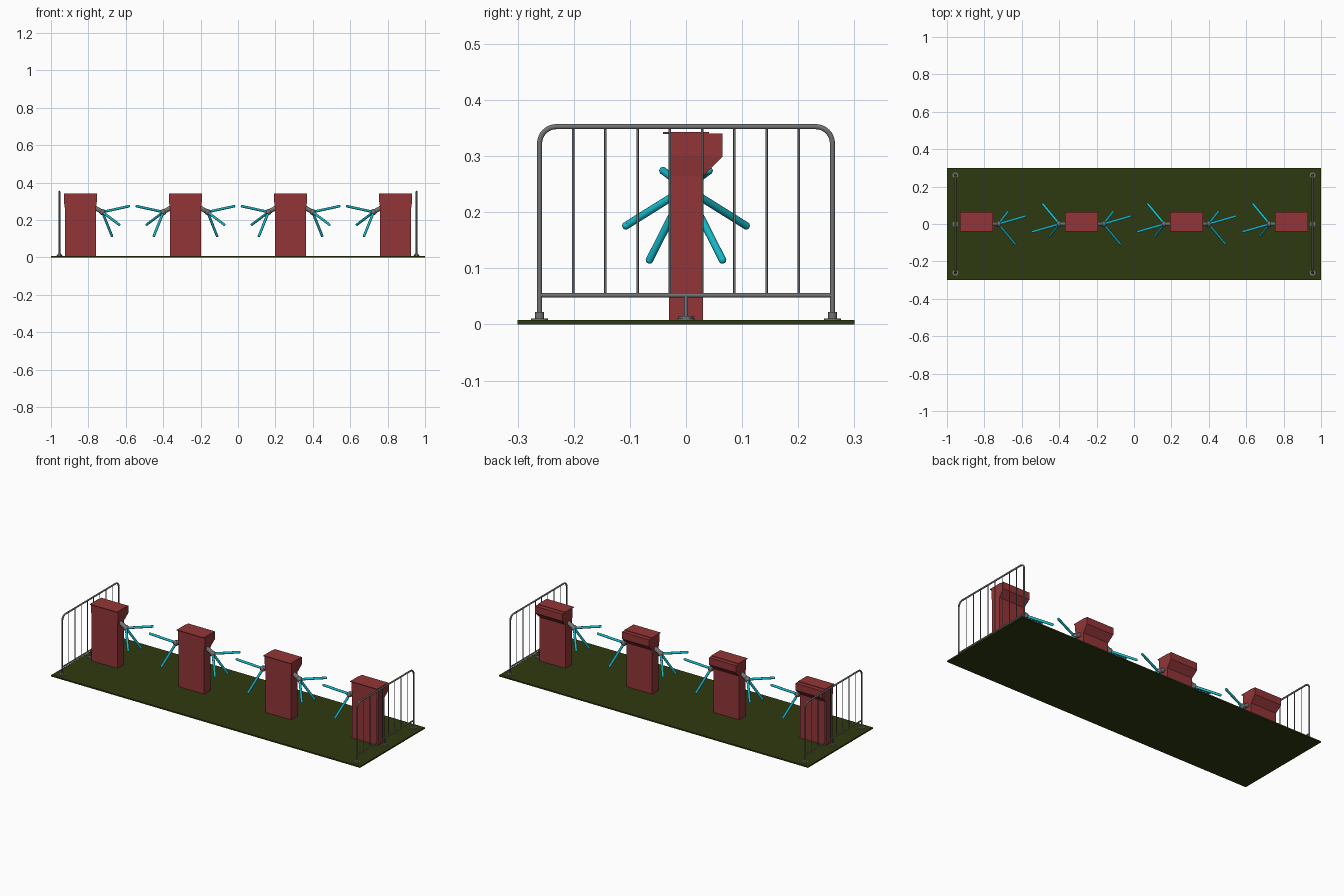
import bpy, bmesh, math
from mathutils import Vector

if "Cube" in bpy.data.objects:
    bpy.data.objects.remove(bpy.data.objects["Cube"])


def material(name, rgb):
    m = bpy.data.materials.new(name)
    m.diffuse_color = (*rgb, 1)
    m.use_nodes = True
    m.node_tree.nodes["Principled BSDF"].inputs["Base Color"].default_value = m.diffuse_color
    return m


RED = material("dark red", (0.29, 0.036, 0.038))
GREEN = material("dark olive", (0.028, 0.042, 0.005))
CYAN = material("cyan", (0.008, 0.48, 0.58))
GREY = material("grey metal", (0.17, 0.17, 0.17))


def finish(name, bm, mat, smooth=False):
    bmesh.ops.recalc_face_normals(bm, faces=bm.faces)
    me = bpy.data.meshes.new(name)
    bm.to_mesh(me)
    bm.free()
    me.materials.append(mat)
    ob = bpy.data.objects.new(name, me)
    bpy.context.collection.objects.link(ob)
    if smooth:
        bpy.ops.object.select_all(action='DESELECT')
        ob.select_set(True)
        bpy.context.view_layer.objects.active = ob
        bpy.ops.object.shade_smooth_by_angle(angle=math.radians(40))
    return ob


def loft(bm, sections):
    """Closed solid through rectangles (x0, x1, y0, y1, z)."""
    rings = [[bm.verts.new(p) for p in ((x0, y0, z), (x1, y0, z), (x1, y1, z), (x0, y1, z))]
             for x0, x1, y0, y1, z in sections]
    bm.faces.new(rings[0][::-1])
    bm.faces.new(rings[-1])
    for a, b in zip(rings, rings[1:]):
        for i in range(4):
            j = (i + 1) % 4
            bm.faces.new((a[i], a[j], b[j], b[i]))


def rod(bm, a, b, r, r2=None, sides=16):
    """Capped cylinder between two points."""
    a, b = Vector(a), Vector(b)
    d = b - a
    mtx = d.to_track_quat('Z', 'Y').to_matrix().to_4x4()
    mtx.translation = (a + b) / 2
    bmesh.ops.create_cone(bm, cap_ends=True, segments=sides, radius1=r,
                          radius2=r if r2 is None else r2, depth=d.length, matrix=mtx)


def ball(bm, p, r):
    ret = bmesh.ops.create_uvsphere(bm, u_segments=16, v_segments=10, radius=r)
    bmesh.ops.translate(bm, verts=ret["verts"], vec=p)


# Floor plate
bm = bmesh.new()
loft(bm, [(-1, 1, -0.3, 0.3, 0), (-1, 1, -0.3, 0.3, 0.008)])
finish("floor_plate", bm, GREEN)


def pedestal(cx):
    # Column, flared head overhanging the back, thin lid overhanging the front
    bm = bmesh.new()
    loft(bm, [(cx - .083, cx + .083, -.03, .03, .006), (cx - .083, cx + .083, -.03, .03, .264),
              (cx - .088, cx + .088, -.03, .065, .299), (cx - .088, cx + .088, -.03, .065, .34)])
    loft(bm, [(cx - .088, cx + .088, -.041, .041, .339), (cx - .088, cx + .088, -.041, .041, .343)])
    finish("pedestal", bm, RED)


def turnstile(cx, s):
    # s = +1 faces right, -1 is the same unit turned half round
    def at(x, y, z):
        return Vector((cx + s * x, s * y, z))
    hub = at(.118, 0, .243)
    bm = bmesh.new()
    rod(bm, at(.076, 0, .267), hub, .012)
    ball(bm, hub, .016)
    finish("turnstile_hub", bm, GREY, True)
    # Three arms on a 45 degree cone around an axis dipping 30 degrees
    bm = bmesh.new()
    for tip in ((.260, .041, .274), (.207, -.107, .176), (.169, .065, .115)):
        end = at(*tip)
        rod(bm, hub, end, .0068)
        ball(bm, end, .0068)
    finish("turnstile_arms", bm, CYAN, True)


for cx, sides in ((-.843, (1,)), (-.281, (1, -1)), (.281, (1, -1)), (.843, (-1,))):
    pedestal(cx)
    for s in sides:
        turnstile(cx, s)


def railing(x):
    # Bent tube frame
    w, top, r = .261, .3525, .03
    pts = [(x, -w, .008)]
    for side, start in ((-1, 180), (1, 90)):
        for i in range(9):
            a = math.radians(start - 90 * i / 8)
            pts.append((x, side * (w - r) + r * math.cos(a), top - r + r * math.sin(a)))
    pts.append((x, w, .008))
    cu = bpy.data.curves.new("railing_frame", 'CURVE')
    cu.dimensions = '3D'
    cu.bevel_depth = .0048
    cu.bevel_resolution = 3
    sp = cu.splines.new('POLY')
    sp.points.add(len(pts) - 1)
    for p, co in zip(sp.points, pts):
        p.co = (*co, 1)
        p.radius = 1
    cu.materials.append(GREY)
    ob = bpy.data.objects.new("railing_frame", cu)
    bpy.context.collection.objects.link(ob)
    bpy.ops.object.select_all(action='DESELECT')
    ob.select_set(True)
    bpy.context.view_layer.objects.active = ob
    bpy.ops.object.convert(target='MESH')
    bpy.ops.object.shade_smooth_by_angle(angle=math.radians(40))

    # Lower rail, short middle leg and balusters
    bm = bmesh.new()
    rod(bm, (x, -w, .052), (x, w, .052), .0042)
    rod(bm, (x, 0, .008), (x, 0, .052), .004)
    for i in range(8):
        y = (i - 3.5) * .0575
        rod(bm, (x, y, .052), (x, y, top), .0022, sides=10)
    finish("railing_bars", bm, GREY, True)

    # Flanged feet
    bm = bmesh.new()
    for y in (-w, 0, w):
        rod(bm, (x, y, .007), (x, y, .011), .0155, sides=20)
        rod(bm, (x, y, .010), (x, y, .022 if y else .015), .008 if y else .013)
    finish("railing_feet", bm, GREY, True)


for x in (-.955, .955):
    railing(x)
